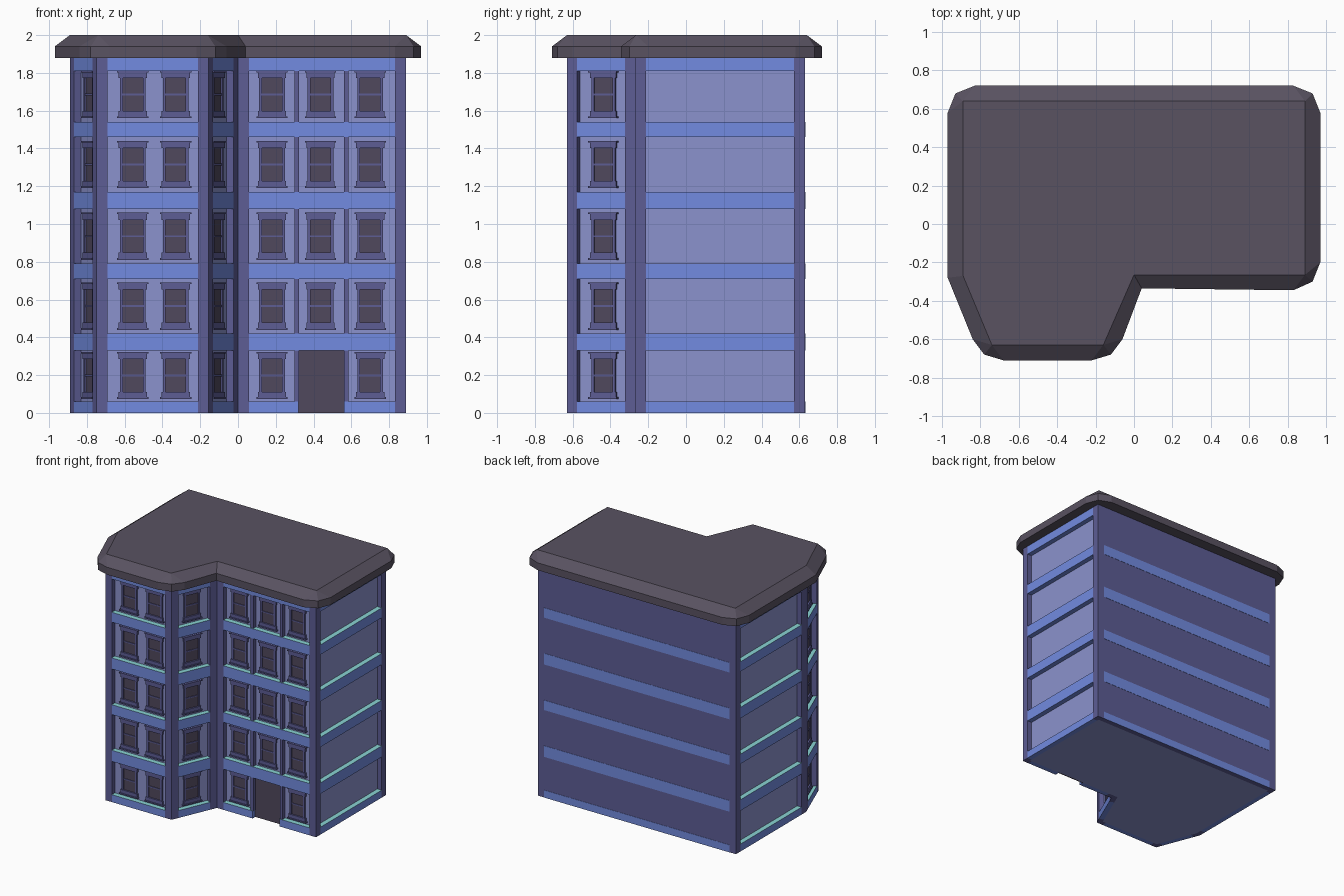
import bpy, bmesh
from mathutils import Vector

if "Cube" in bpy.data.objects:
    bpy.data.objects.remove(bpy.data.objects["Cube"])

H = 1.89        # wall height under the cornice
R = 0.04        # depth of the recessed wall panels
W = 0.058       # corner pillar width along each wall
FLOORS = [0.06, 0.42, 0.79, 1.17, 1.54]
BANDS = [(0, .06), (.33, .42), (.71, .79), (1.08, 1.17), (1.46, 1.54), (1.81, H)]
FOOT = [Vector(p) for p in ((-.89, -.27), (-.75, -.63), (-.155, -.63), (0, -.27),
                            (.89, -.27), (.89, .63), (-.89, .63))]
N = len(FOOT)


def material(name, rgb):
    m = bpy.data.materials.new(name)
    m.diffuse_color = (*rgb, 1)
    m.use_nodes = True
    m.node_tree.nodes["Principled BSDF"].inputs["Base Color"].default_value = m.diffuse_color
    return m


BLUE = material("blue_band", (.17, .26, .75))
WALL = material("pale_wall", (.26, .29, .61))
TRIM = material("purple_trim", (.11, .11, .30))
DARK = material("dark_glass", (.08, .065, .11))
ROOF = material("roof_grey", (.10, .085, .12))
LEDGE = material("teal_ledge", (.25, .65, .65))

parts = {}


def part(name, mat):
    if name not in parts:
        parts[name] = (bmesh.new(), mat)
    return parts[name][0]


def prism(bm, pts, z0, z1):
    lo = [bm.verts.new((p[0], p[1], z0)) for p in pts]
    hi = [bm.verts.new((p[0], p[1], z1)) for p in pts]
    bm.faces.new(lo[::-1])
    bm.faces.new(hi)
    for i in range(len(pts)):
        j = (i + 1) % len(pts)
        bm.faces.new((lo[i], lo[j], hi[j], hi[i]))


def edge(i):
    a, b = FOOT[i], FOOT[(i + 1) % N]
    d = (b - a).normalized()
    return a, d, Vector((d.y, -d.x)), (b - a).length


def inset(i, dist):
    n1, n2 = edge(i - 1 if i else N - 1)[2], edge(i)[2]
    return FOOT[i] - (n1 + n2) * dist / (1 + n1.dot(n2))


def wall_box(bm, i, s0, s1, z0, z1, d0, d1):
    """Box on wall i: s along the wall, d = depth behind the outer face."""
    a, d, n, _ = edge(i)
    prism(bm, [a + d * s - n * t for s, t in ((s0, d0), (s1, d0), (s1, d1), (s0, d1))], z0, z1)


def window(i, c, z):
    f, g = part("window_frames", TRIM), part("window_glass", DARK)

    def bar(w0, w1, z0, z1, out):
        wall_box(f, i, c + w0, c + w1, z + z0, z + z1, R - out, R + .005)
    bar(-.083, .083, .242, .25, .022)       # lintel cap
    bar(-.075, .075, .212, .242, .016)      # lintel
    bar(-.075, .075, .010, .038, .016)      # sill
    bar(-.083, .083, .0, .010, .022)
    for s in (-1, 1):                       # jambs
        bar(min(s * .068, s * .053), max(s * .068, s * .053), .038, .212, .012)
    bar(-.053, .053, .12, .13, .009)        # middle rail
    wall_box(g, i, c - .053, c + .053, z + .038, z + .212, R - .004, R + .005)


# Recessed core
prism(part("wall_core", WALL), [inset(i, R) for i in range(N)], 0, H)

# Mitred corner pillars
for i in range(N):
    _, dp, np_, _ = edge((i - 1) % N)
    _, dn, nn, _ = edge(i)
    p, q = FOOT[i] - dp * W, FOOT[i] + dn * W
    prism(part("corner_pillars", TRIM),
          [p, FOOT[i], q, q - nn * R, inset(i, R), p - np_ * R], 0, H)

# Plain back wall with flush stripes
BACK, FRONT = 5, 3
wall_box(part("back_wall", TRIM), BACK, W, edge(BACK)[3] - W, 0, H, 0, R)
for z0, z1 in BANDS[:-1]:
    wall_box(part("back_stripes", BLUE), BACK, W, edge(BACK)[3] - W, z0, z1, -.002, .002)

# Floor bands, with a gap in the base for the door
for i in range(N):
    if i == BACK:
        continue
    L = edge(i)[3]
    for z0, z1 in BANDS:
        spans = [(W, .32), (.56, L - W)] if i == FRONT and z0 == 0 else [(W, L - W)]
        for s0, s1 in spans:
            wall_box(part("floor_bands", BLUE), i, s0, s1, z0, z1, 0, R)

# Windows, piers and door
for k, z in enumerate(FLOORS):
    for i, centres in ((0, [.196]), (1, [.193, .42]), (2, [.196]), (FRONT, [.18, .437, .70])):
        for c in centres:
            if not (k == 0 and c == .437):
                window(i, c, z + (.013 if k == 0 else .02))
    for s in (.298, .56):
        wall_box(part("facade_piers", TRIM), FRONT, s, s + .025, z, BANDS[k + 1][0], .006, R)
wall_box(part("door", DARK), FRONT, .32, .56, 0, .33, R - .006, R + .005)

# Cornice roof: each top corner fans out to its rounded eave points
FANS = [((-.89, -.27), [(-.97, -.2), (-.97, -.28)]),
        ((-.74, -.63), [(-.84, -.6), (-.78, -.68), (-.68, -.71)]),
        ((-.16, -.63), [(-.22, -.71), (-.12, -.68), (-.06, -.6)]),
        ((0, -.265), [(.04, -.335)]),
        ((.89, -.265), [(.83, -.345), (.93, -.3), (.97, -.2)]),
        ((.89, .64), [(.97, .58), (.93, .68), (.83, .72)]),
        ((-.89, .64), [(-.83, .72), (-.93, .68), (-.97, .58)])]
bm = part("roof", ROOF)
top = [bm.verts.new((*t, 2)) for t, _ in FANS]
ring = [(k, p) for k, (_, pts) in enumerate(FANS) for p in pts]
lo = [bm.verts.new((*p, 1.88)) for _, p in ring]
hi = [bm.verts.new((*p, 1.94)) for _, p in ring]
bm.faces.new(top)
bm.faces.new(lo[::-1])
for a in range(len(ring)):
    b = (a + 1) % len(ring)
    ta, tb = top[ring[a][0]], top[ring[b][0]]
    bm.faces.new((lo[a], lo[b], hi[b], hi[a]))
    bm.faces.new((hi[a], hi[b], ta) if ta is tb else (hi[a], hi[b], tb, ta))

# Turn every collected part into an object
for name, (bm, mat) in parts.items():
    bmesh.ops.recalc_face_normals(bm, faces=bm.faces)
    mesh = bpy.data.meshes.new(name)
    mesh.materials.append(mat)
    if name == "floor_bands":
        mesh.materials.append(LEDGE)
        for f in bm.faces:
            f.material_index = int(f.normal.z > .9)
    bm.to_mesh(mesh)
    bm.free()
    bpy.context.collection.objects.link(bpy.data.objects.new(name, mesh))
